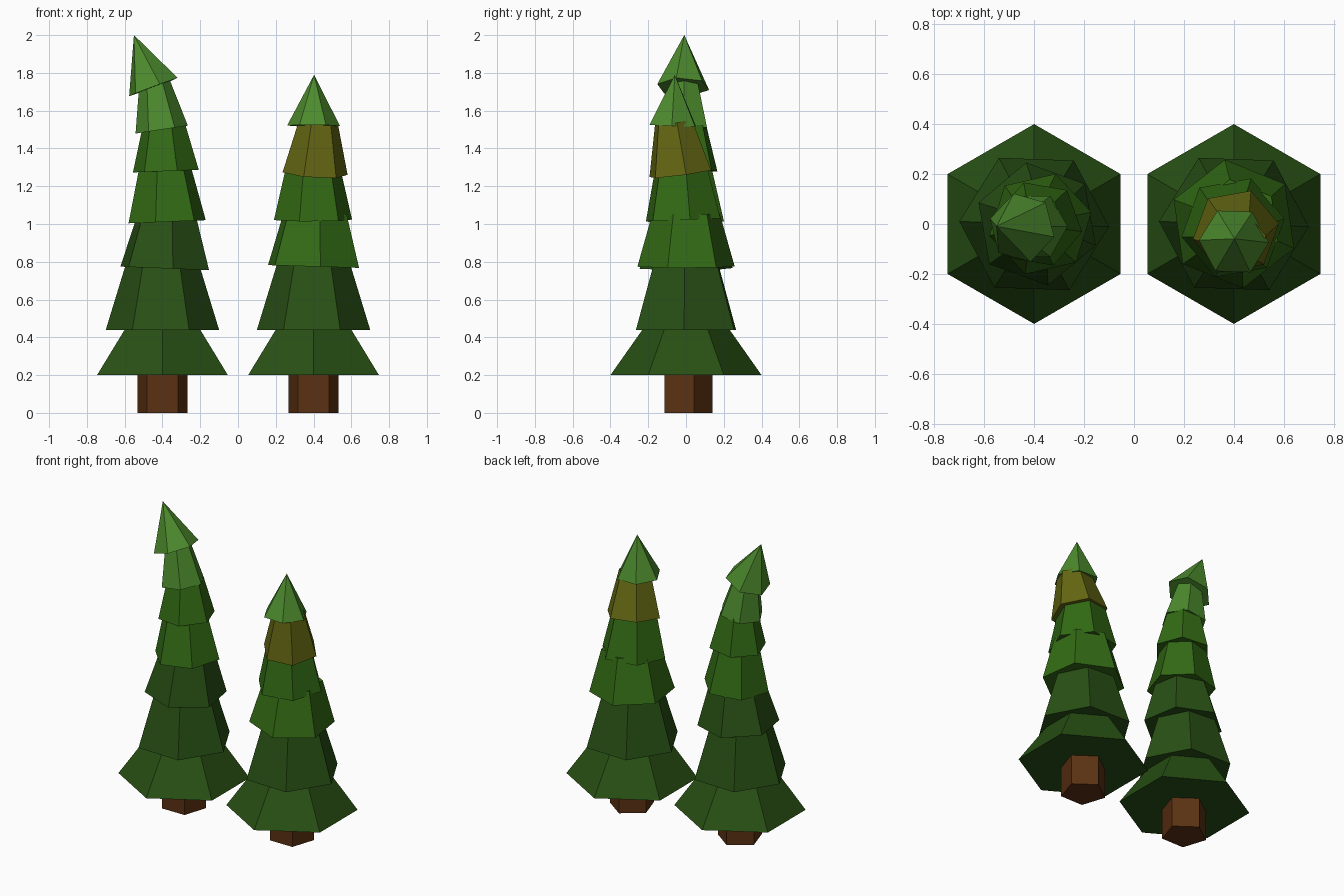
import bpy, bmesh, math
from mathutils import Vector, Matrix

if "Cube" in bpy.data.objects:
    bpy.data.objects.remove(bpy.data.objects["Cube"])


def material(name, rgb):
    m = bpy.data.materials.new(name)
    m.diffuse_color = (*rgb, 1)
    m.use_nodes = True
    m.node_tree.nodes["Principled BSDF"].inputs["Base Color"].default_value = m.diffuse_color
    return m


BARK = material("bark_brown", (0.105, 0.031, 0.006))
DARK = material("dark_green", (0.021, 0.080, 0.007))
MID = material("mid_green", (0.032, 0.145, 0.007))
LIGHT = material("light_green", (0.072, 0.255, 0.026))
OLIVE = material("olive_yellow", (0.127, 0.135, 0.006))


def frustum(name, mat, sides, base, r0, r1, h, phi=0.0, lean=(0, 0)):
    """Flat-sided cone or frustum on a base centre; phi turns it from the
    front, lean is the x, y direction of its axis. r1 = 0 makes a point."""
    bm = bmesh.new()

    def ring(r, z):
        out = []
        for i in range(sides):
            a = math.radians(phi) + math.tau * i / sides
            out.append(bm.verts.new((r * math.sin(a), -r * math.cos(a), z)))
        return out

    low = ring(r0, 0)
    bm.faces.new(low[::-1])
    if r1 > 0:
        top = ring(r1, h)
        bm.faces.new(top)
    else:
        tip = bm.verts.new((0, 0, h))
    for i in range(sides):
        j = (i + 1) % sides
        if r1 > 0:
            bm.faces.new((low[i], low[j], top[j], top[i]))
        else:
            bm.faces.new((low[i], low[j], tip))
    axis = Vector((lean[0], lean[1], 1 if lean == (0, 0) else
                   math.sqrt(1 - lean[0] ** 2 - lean[1] ** 2)))
    rot = Vector((0, 0, 1)).rotation_difference(axis).to_matrix().to_4x4()
    bm.transform(Matrix.Translation(base) @ rot)
    bmesh.ops.recalc_face_normals(bm, faces=bm.faces)
    me = bpy.data.meshes.new(name)
    bm.to_mesh(me)
    bm.free()
    me.materials.append(mat)
    ob = bpy.data.objects.new(name, me)
    bpy.context.collection.objects.link(ob)
    return ob


# Tiers: material, x and y offset, base z, radii, height, turn, lean
TALL = [
    (DARK, 0, 0, 0.20, 0.40, 0.21, 0.27, 0, (0, 0)),
    (DARK, 0, 0, 0.44, 0.30, 0.19, 0.36, 28, (0, 0)),
    (DARK, 0.012, 0, 0.765, 0.25, 0.165, 0.28, 10, (0.04, 0)),
    (MID, 0.025, 0, 1.012, 0.21, 0.14, 0.29, 43, (-0.04, 0)),
    (MID, 0.018, 0, 1.28, 0.177, 0.115, 0.24, 20, (-0.04, 0)),
    (LIGHT, -0.004, -0.01, 1.50, 0.14, 0.08, 0.26, 30, (-0.15, 0)),
    (LIGHT, -0.048, -0.015, 1.725, 0.142, 0, 0.294, 15, (-0.35, 0.02)),
]
SHORT = [
    (DARK, 0, 0, 0.20, 0.40, 0.21, 0.27, 0, (0, 0)),
    (DARK, 0, 0, 0.44, 0.30, 0.19, 0.36, 28, (0, 0)),
    (MID, 0, 0, 0.775, 0.26, 0.18, 0.28, 8, (0.03, 0)),
    (MID, -0.003, -0.015, 1.022, 0.21, 0.145, 0.28, 40, (0, -0.04)),
    (OLIVE, 0.008, -0.03, 1.267, 0.175, 0.105, 0.275, 40, (0.06, -0.13)),
    (LIGHT, 0, -0.07, 1.52, 0.14, 0, 0.27, 28, (0.01, 0.04)),
]

for label, x, tiers in (("tall", -0.4, TALL), ("short", 0.4, SHORT)):
    # five-sided trunk, flat face to the front
    frustum(f"{label}_tree_trunk", BARK, 5, (x, 0, 0), 0.14, 0.14, 0.26, 36)
    # six-sided stacked foliage
    for n, (mat, dx, dy, z, r0, r1, h, phi, lean) in enumerate(tiers, 1):
        frustum(f"{label}_tree_foliage_{n}", mat, 6, (x + dx, dy, z),
                r0, r1, h, phi, lean)
